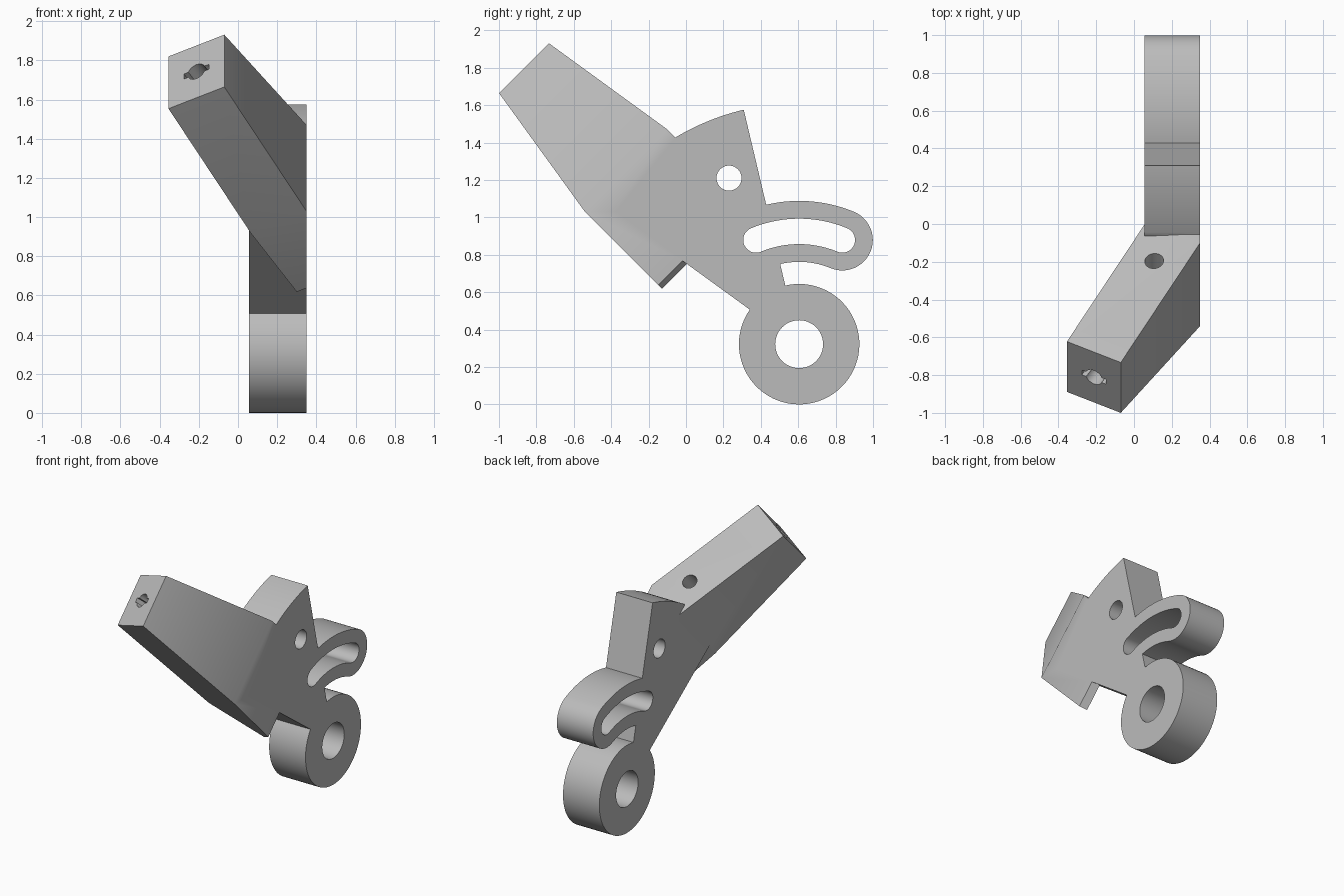
import bpy, bmesh
from math import sin, cos, radians, sqrt
from mathutils import Vector, Matrix

old = bpy.data.objects.get("Cube")
if old:
    bpy.data.objects.remove(old, do_unlink=True)

grey = bpy.data.materials.new("plain_grey")
grey.use_nodes = True
grey.diffuse_color = (0.5, 0.5, 0.5, 1)
grey.node_tree.nodes["Principled BSDF"].inputs["Base Color"].default_value = (0.5, 0.5, 0.5, 1)

PIVOT = (0.605, 0.322)            # y, z shared centre of the ring, slot and top arc
X0, X1 = 0.055, 0.35              # plate thickness
SLOT_R, BAND, SLOT = 0.603, 0.163, 0.068


def polar(r, deg, centre=PIVOT):
    a = radians(deg)
    return (centre[0] + r * cos(a), centre[1] + r * sin(a))


def arc(r, start, end, centre=PIVOT, n=24):
    return [polar(r, start + (end - start) * i / n, centre) for i in range(n + 1)]


def make_object(name, bm):
    bmesh.ops.recalc_face_normals(bm, faces=bm.faces[:])
    mesh = bpy.data.meshes.new(name)
    bm.to_mesh(mesh)
    bm.free()
    ob = bpy.data.objects.new(name, mesh)
    bpy.context.collection.objects.link(ob)
    mesh.materials.append(grey)
    return ob


def extrude_yz(name, outline, x0, x1):
    bm = bmesh.new()
    face = bm.faces.new([bm.verts.new((x0, y, z)) for y, z in outline])
    new = bmesh.ops.extrude_face_region(bm, geom=[face])["geom"]
    bmesh.ops.translate(bm, vec=(x1 - x0, 0, 0),
                        verts=[v for v in new if isinstance(v, bmesh.types.BMVert)])
    return make_object(name, bm)


def combine(target, tool, operation):
    mod = target.modifiers.new(tool.name, "BOOLEAN")
    mod.operation, mod.solver, mod.object = operation, "EXACT", tool
    bpy.context.view_layer.objects.active = target
    bpy.ops.object.modifier_apply(modifier=mod.name)
    bpy.data.objects.remove(tool, do_unlink=True)


# Plate: ring, slotted band, fan-shaped top and the web running into the arm
RADIAL, TIP = 103.3, 67.5
outline = (arc(0.322, 145, 360 + RADIAL, n=64)
           + arc(SLOT_R - BAND, RADIAL, TIP)
           + arc(BAND, TIP - 180, TIP, polar(SLOT_R, TIP))[1:]
           + arc(SLOT_R + BAND, TIP, RADIAL)[1:]
           + arc(1.288, RADIAL, 121)
           + [(-0.38, 1.03)])
body = extrude_yz("lever_body", outline, X0, X1)


# Arm: tilted 45 degrees, u runs up the tilt and v across it
def tilt(x, u, v):
    return Vector((x, (v - u) / sqrt(2), (v + u) / sqrt(2)))


wide, narrow = (0.346, 0.969), (0.470, 0.847)
plan = [(-0.07, 1.884, narrow), (-0.355, 1.727, narrow), (0.065, 0.953, wide),
        (0.30, 0.528, wide), (0.35, 0.5555, wide), (0.35, 1.11, wide)]
bm = bmesh.new()
low, high = [[bm.verts.new(tilt(x, u, v[k])) for x, u, v in plan] for k in (0, 1)]
for ring in (low, high):
    bm.faces.new([ring[i] for i in (0, 1, 2, 5)])
    bm.faces.new([ring[i] for i in (5, 2, 3, 4)])
for i in range(6):
    j = (i + 1) % 6
    bm.faces.new((low[i], low[j], high[j], high[i]))
combine(body, make_object("arm", bm), "UNION")

# Slot and round holes through the plate
slot = (arc(SLOT_R + SLOT, TIP, 180 - TIP)
        + arc(SLOT, 180 - TIP, 360 - TIP, polar(SLOT_R, 180 - TIP))[1:]
        + arc(SLOT_R - SLOT, 180 - TIP, TIP)[1:]
        + arc(SLOT, TIP - 180, TIP, polar(SLOT_R, TIP))[1:-1])
cuts = {"slot": slot,
        "pivot_hole": arc(0.128, 0, 360, n=48)[:-1],
        "pin_hole": arc(0.067, 0, 360, (0.23, 1.21), 32)[:-1]}
for name, shape in cuts.items():
    combine(body, extrude_yz(name, shape, X0 - 0.1, X1 + 0.1), "DIFFERENCE")

# Bores in the arm: keyed one from the end, plain one from above
along = tilt(-0.477, 0.879, 0).normalized()
side = tilt(0.879, 0.477, 0).normalized()
up = tilt(0, 0, 1)
end = tilt(-0.2125, 1.8055, 0.659)


def bore(name, centre, axis, across, radius, depth, key=None):
    frame = Matrix((across, axis.cross(across), axis)).transposed().to_4x4()
    frame.translation = centre
    bm = bmesh.new()
    if key:
        bmesh.ops.create_cube(bm, size=1, matrix=frame @ Matrix.Diagonal((*key, depth, 1)))
    else:
        bmesh.ops.create_cone(bm, cap_ends=True, segments=32, radius1=radius,
                              radius2=radius, depth=depth, matrix=frame)
    combine(body, make_object(name, bm), "DIFFERENCE")


bore("end_bore", end - along * 0.3, along, side, 0.05, 0.8)
bore("end_key", end - along * 0.3, along, side, 0, 0.79, (0.145, 0.035))
bore("top_bore", end - along * 0.67 + up * 0.25, up, side, 0.05, 0.5)

# Smooth the curved walls, keep the edges sharp
bpy.ops.object.select_all(action="DESELECT")
body.select_set(True)
bpy.context.view_layer.objects.active = body
bpy.ops.object.shade_smooth_by_angle(angle=radians(30))
